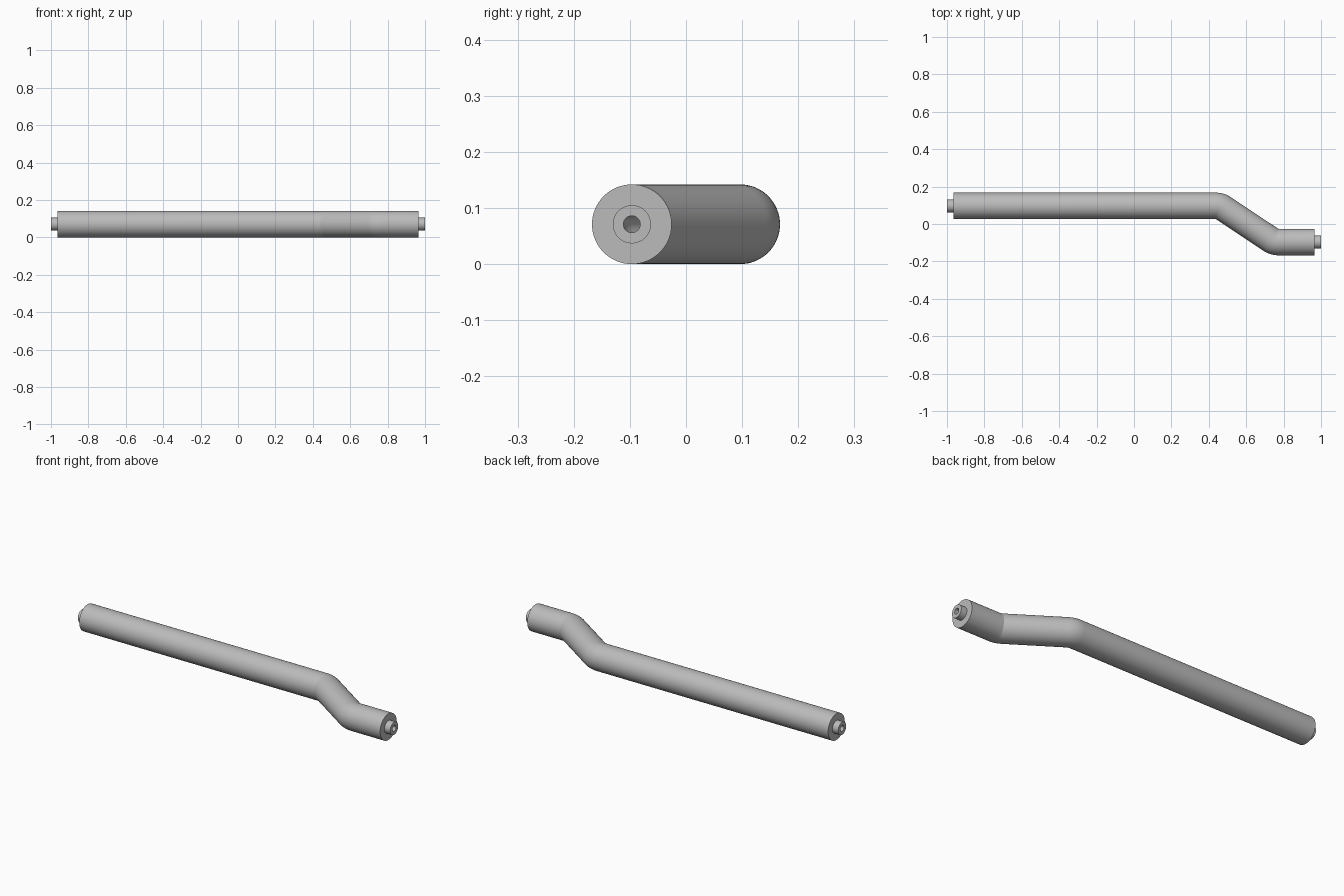
import bpy, bmesh, math
from mathutils import Vector

cube = bpy.data.objects.get("Cube")
if cube:
    bpy.data.objects.remove(cube, do_unlink=True)

SIDES = 64
RADIUS = 0.071          # casing radius, also its axis height
OFFSET = 0.0965         # sideways offset of both straight runs
BENDS = [Vector((0.46, OFFSET, RADIUS)), Vector((0.75, -OFFSET, RADIUS))]
BEND_RADIUS = 0.0715
UP = Vector((0, 0, 1))

grey = bpy.data.materials.new("light grey metal")
grey.use_nodes = True
grey.diffuse_color = (0.5, 0.5, 0.5, 1)
grey.node_tree.nodes["Principled BSDF"].inputs["Base Color"].default_value = (0.5, 0.5, 0.5, 1)


def stations(end, steps=8):
    """Centre points and directions along the bent axis, from -end to end."""
    points = [Vector((-end, OFFSET, RADIUS)), *BENDS, Vector((end, -OFFSET, RADIUS))]
    result = [(points[0], Vector((1, 0, 0)))]
    for before, corner, after in zip(points, points[1:], points[2:]):
        d1, d2 = (corner - before).normalized(), (after - corner).normalized()
        angle = d1.angle(d2)
        turn = 1 if d1.cross(d2).z > 0 else -1
        start = corner - d1 * BEND_RADIUS * math.tan(angle / 2)
        side = UP.cross(d1) * turn
        for i in range(steps + 1):
            a = angle * i / steps
            p = start + BEND_RADIUS * (d1 * math.sin(a) + side * (1 - math.cos(a)))
            result.append((p, d1 * math.cos(a) + side * math.sin(a)))
    result.append((points[-1], Vector((1, 0, 0))))
    return result


def bent_tube(name, end, outer, inner):
    """Hollow tube swept along the axis, with flat ring-shaped ends."""
    bm = bmesh.new()

    def ring(p, d, r):
        side = UP.cross(d)
        angles = [2 * math.pi * k / SIDES for k in range(SIDES)]
        return [bm.verts.new(p + r * (side * math.cos(a) + UP * math.sin(a))) for a in angles]

    path = stations(end)
    rings = [ring(p, d, outer) for p, d in path]
    rings += [ring(p, d, inner) for p, d in reversed(path)]
    for a, b in zip(rings, rings[1:] + rings[:1]):
        for k in range(SIDES):
            n = (k + 1) % SIDES
            bm.faces.new((a[k], a[n], b[n], b[k]))
    bmesh.ops.recalc_face_normals(bm, faces=bm.faces)
    mesh = bpy.data.meshes.new(name)
    bm.to_mesh(mesh)
    bm.free()
    mesh.materials.append(grey)
    obj = bpy.data.objects.new(name, mesh)
    bpy.context.collection.objects.link(obj)
    bpy.ops.object.select_all(action='DESELECT')
    obj.select_set(True)
    bpy.context.view_layer.objects.active = obj
    bpy.ops.object.shade_smooth_by_angle(angle=math.radians(30))


# Thick outer casing and the narrow inner pipe that sticks out at both ends
bent_tube("outer_casing", 0.966, RADIUS, 0.034)
bent_tube("inner_pipe", 1.0, 0.034, 0.015)
